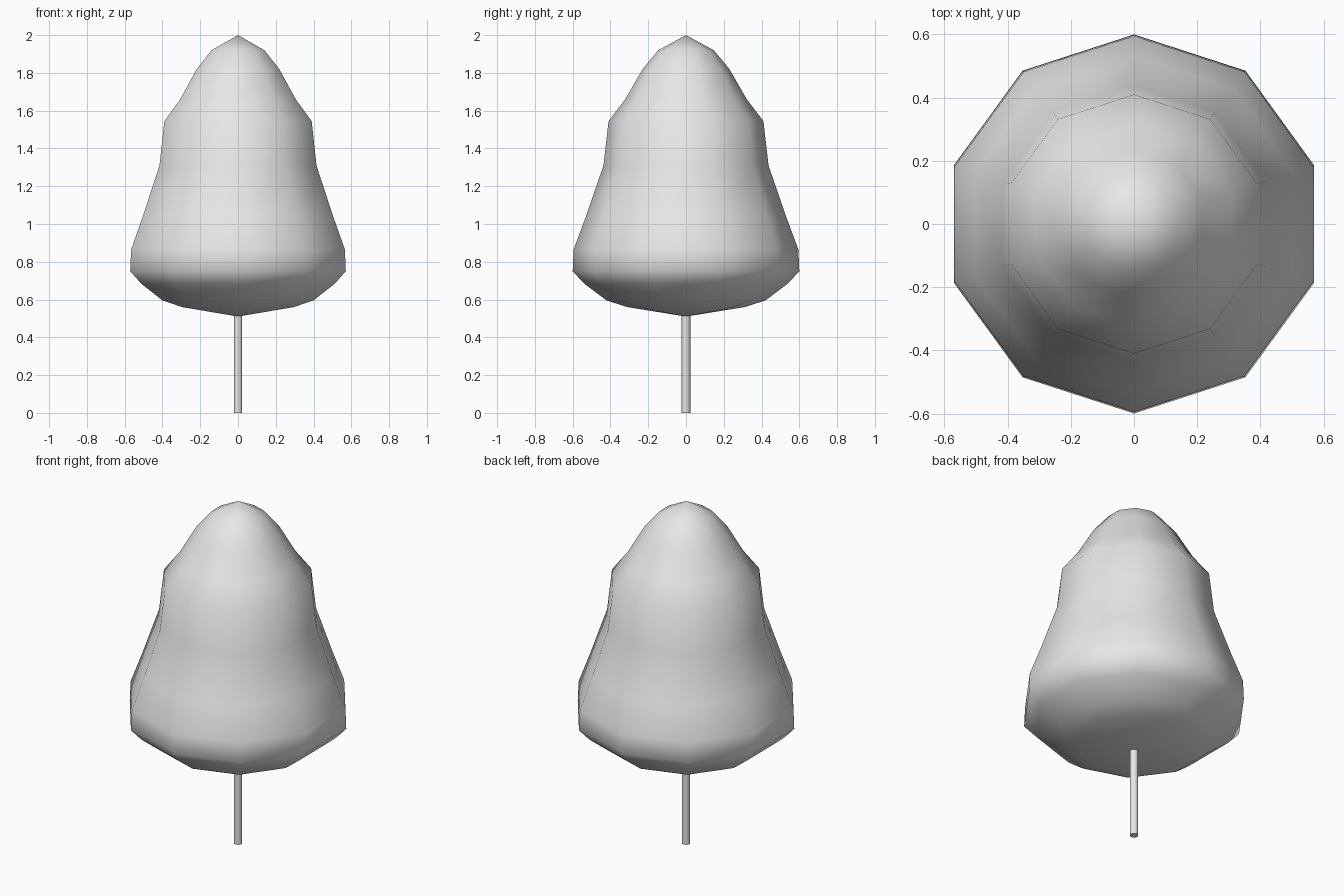
import bpy
import bmesh
from math import pi

cube = bpy.data.objects.get("Cube")
if cube:
    bpy.data.objects.remove(cube, do_unlink=True)

# One plain grey for the whole tree
grey = bpy.data.materials.new("light_grey")
grey.use_nodes = True
colour = (0.8, 0.8, 0.8, 1)
grey.diffuse_color = colour
grey.node_tree.nodes["Principled BSDF"].inputs["Base Color"].default_value = colour


def lathe(name, profile, sides):
    """Spin a (radius, height) profile around z, with one corner facing front."""
    bm = bmesh.new()
    verts = [bm.verts.new((0, -r, z)) for r, z in profile]
    edges = [bm.edges.new(pair) for pair in zip(verts, verts[1:])]
    bmesh.ops.spin(bm, geom=verts + edges, cent=(0, 0, 0), axis=(0, 0, 1),
                   angle=2 * pi, steps=sides, use_merge=True)
    bmesh.ops.remove_doubles(bm, verts=bm.verts, dist=0.0005)
    bmesh.ops.recalc_face_normals(bm, faces=bm.faces)
    mesh = bpy.data.meshes.new(name)
    bm.to_mesh(mesh)
    bm.free()
    mesh.materials.append(grey)
    obj = bpy.data.objects.new(name, mesh)
    bpy.context.collection.objects.link(obj)
    return obj


# Foliage: ten-sided, softly shaded bell
foliage = lathe("foliage", [
    (0, 0.51), (0.31, 0.56), (0.42, 0.595), (0.54, 0.685), (0.6, 0.75),
    (0.595, 0.865), (0.53, 1.04), (0.437, 1.31), (0.41, 1.545),
    (0.322, 1.66), (0.23, 1.82), (0.147, 1.92), (0, 2)], 10)
foliage.data.shade_smooth()

# Trunk: thin capped stick running into the foliage
trunk = lathe("trunk", [(0, 0), (0.023, 0), (0.023, 0.56), (0, 0.56)], 10)
for face in trunk.data.polygons:
    face.use_smooth = abs(face.normal.z) < 0.5
trunk.data.set_sharp_from_angle(angle=pi / 4)
